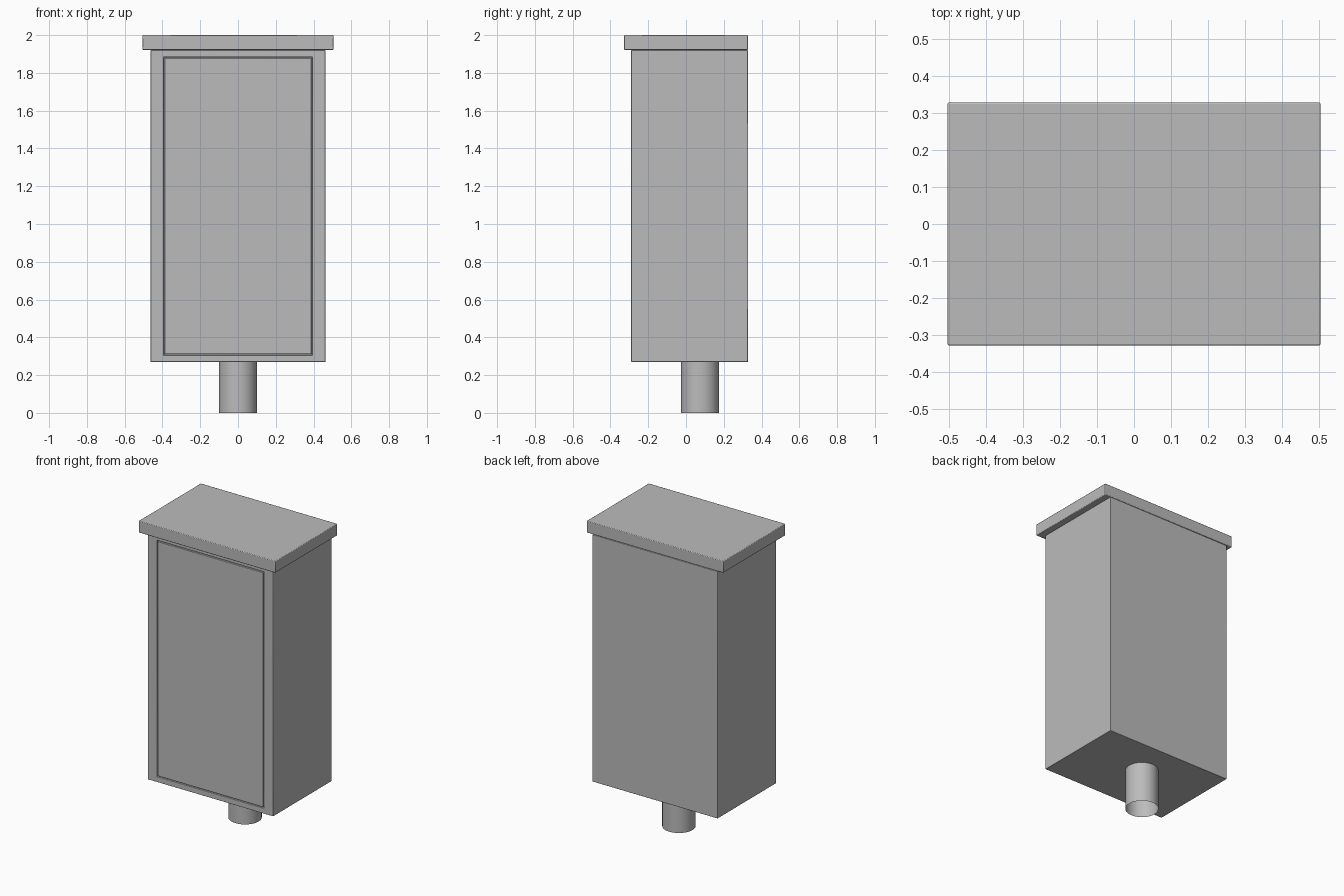
import bpy, bmesh
from mathutils import Vector

cube = bpy.data.objects.get("Cube")
if cube:
    bpy.data.objects.remove(cube, do_unlink=True)

grey = bpy.data.materials.new("painted grey metal")
grey.use_nodes = True
colour = (0.5, 0.5, 0.5, 1)
grey.diffuse_color = colour
grey.node_tree.nodes["Principled BSDF"].inputs["Base Color"].default_value = colour


def add_object(name, bm, bevel=0):
    mesh = bpy.data.meshes.new(name)
    bm.to_mesh(mesh)
    bm.free()
    mesh.materials.append(grey)
    obj = bpy.data.objects.new(name, mesh)
    bpy.context.collection.objects.link(obj)
    if bevel:
        mod = obj.modifiers.new("soft edges", 'BEVEL')
        mod.width = bevel
        mod.segments = 2
        mod.limit_method = 'ANGLE'
    bpy.ops.object.select_all(action='DESELECT')
    obj.select_set(True)
    bpy.context.view_layer.objects.active = obj
    bpy.ops.object.shade_smooth_by_angle()
    return obj


def box(low, high):
    low, high = Vector(low), Vector(high)
    bm = bmesh.new()
    bmesh.ops.create_cube(bm, size=1)
    bmesh.ops.scale(bm, vec=high - low, verts=bm.verts)
    bmesh.ops.translate(bm, vec=(low + high) / 2, verts=bm.verts)
    return bm


# Cabinet, with a narrow groove cut around the flush front door
bm = box((-0.463, -0.29, 0.27), (0.463, 0.328, 1.92))
bm.normal_update()
front = min(bm.faces, key=lambda f: f.calc_center_median().y)
bmesh.ops.inset_region(bm, faces=[front], thickness=0.068, use_even_offset=True)
for v in front.verts:
    v.co.z += 0.033 if v.co.z > 1 else -0.033
bmesh.ops.inset_region(bm, faces=[front], thickness=0.0005, depth=-0.012, use_even_offset=True)
bmesh.ops.inset_region(bm, faces=[front], thickness=0.006, use_even_offset=True)
bmesh.ops.inset_region(bm, faces=[front], thickness=0.0005, depth=0.012, use_even_offset=True)
add_object("cabinet_with_door", bm, 0.002)

# Overhanging lid, flush with the back
add_object("lid", box((-0.505, -0.329, 1.922), (0.505, 0.329, 2.0)), 0.004)

# Open pipe under the cabinet
bm = bmesh.new()
bmesh.ops.create_cone(bm, segments=32, radius1=0.101, radius2=0.101, depth=0.28)
bmesh.ops.translate(bm, vec=(0, 0.075, 0.14), verts=bm.verts)
caps = [f for f in bm.faces if len(f.verts) > 4]
bmesh.ops.delete(bm, geom=caps, context='FACES_ONLY')
add_object("pipe", bm)
